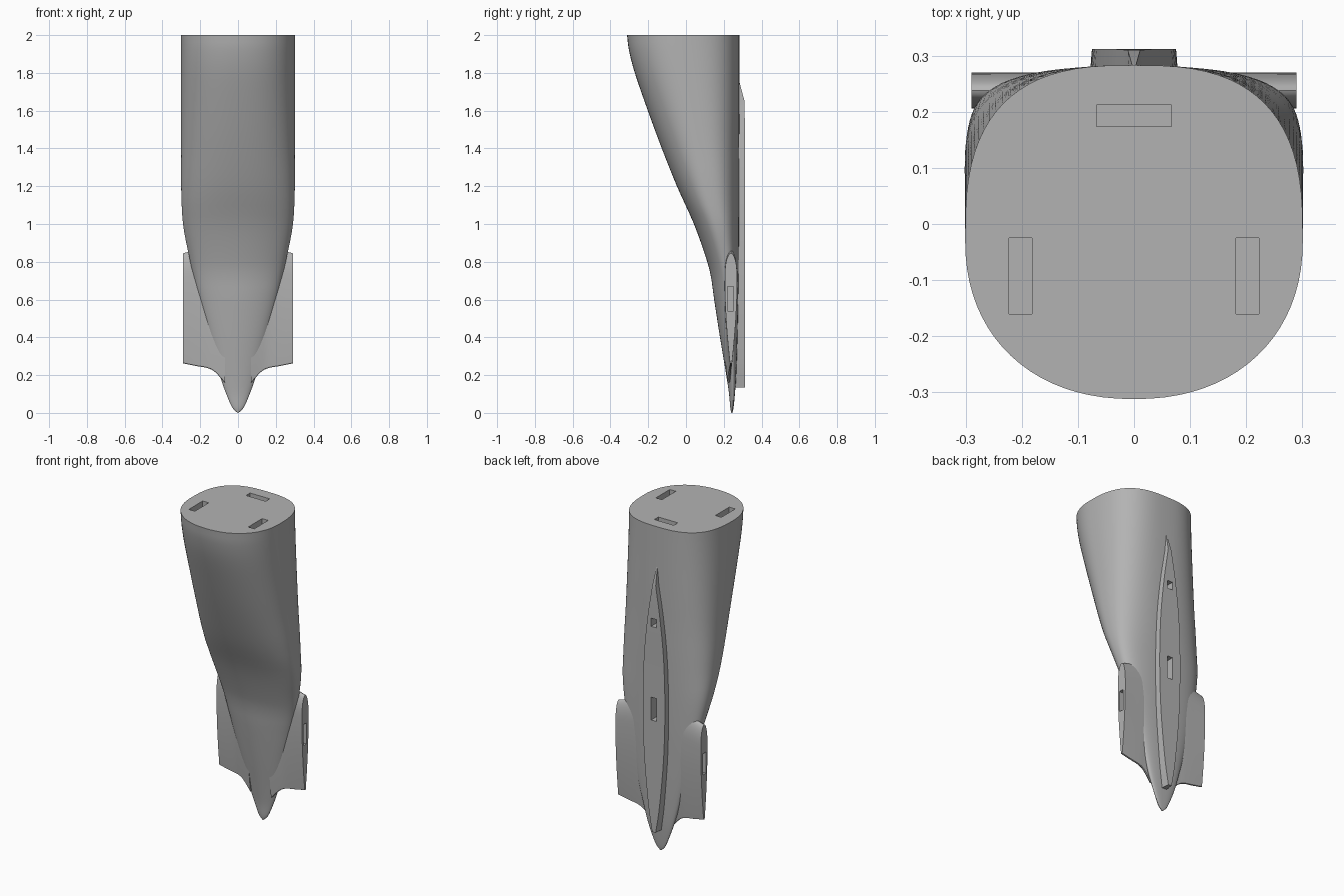
import bpy, bmesh, math
from mathutils import Vector

old = bpy.data.objects.get("Cube")
if old:
    bpy.data.objects.remove(old, do_unlink=True)

grey = bpy.data.materials.new("plain grey")
grey.use_nodes = True
colour = (0.45, 0.45, 0.45, 1)
grey.diffuse_color = colour
grey.node_tree.nodes["Principled BSDF"].inputs["Base Color"].default_value = colour


def smooth_path(points, steps):
    """Curve through a list of stations, any number of columns."""
    pts = [Vector(p) for p in points]
    pts = [2 * pts[0] - pts[1]] + pts + [2 * pts[-1] - pts[-2]]
    out = []
    for a, b, c, d in zip(pts, pts[1:], pts[2:], pts[3:]):
        for i in range(steps):
            t = i / steps
            out.append(0.5 * (2 * b + (c - a) * t + (2 * a - 5 * b + 4 * c - d) * t * t
                              + (3 * b - a - 3 * c + d) * t ** 3))
    return out + [pts[-2]]


def loft(name, rings):
    """Closed solid skinned over equal rings of points."""
    bm = bmesh.new()
    rows = [[bm.verts.new(p) for p in ring] for ring in rings]
    n = len(rows[0])
    for lower, upper in zip(rows, rows[1:]):
        for i in range(n):
            j = (i + 1) % n
            bm.faces.new((lower[i], lower[j], upper[j], upper[i]))
    bm.faces.new(rows[0])
    bm.faces.new(rows[-1])
    bmesh.ops.recalc_face_normals(bm, faces=bm.faces)
    mesh = bpy.data.meshes.new(name)
    bm.to_mesh(mesh)
    bm.free()
    mesh.materials.append(grey)
    obj = bpy.data.objects.new(name, mesh)
    bpy.context.collection.objects.link(obj)
    return obj


def cut_slot(parts, centre, size):
    """Recess a rectangular slot into every given part."""
    bpy.ops.mesh.primitive_cube_add(size=1, location=centre)
    cutter = bpy.context.object
    cutter.scale = size
    cutter.hide_render = True
    for part in parts:
        mod = part.modifiers.new("slot", "BOOLEAN")
        mod.operation, mod.solver, mod.object = "DIFFERENCE", "EXACT", cutter
        bpy.context.view_layer.objects.active = part
        bpy.ops.object.modifier_apply(modifier=mod.name)
    bpy.data.objects.remove(cutter, do_unlink=True)


def power(value, exponent):
    return math.copysign(abs(value) ** exponent, value)


# Tapering body: height, half width, front, back, front roundness
stations = [
    (0, .003, .240, .246), (.03, .031, .234, .252), (.1, .062, .228, .259),
    (.2, .097, .213, .266), (.4, .153, .180, .273), (.6, .207, .149, .277),
    (.72, .235, .132, .279), (.82, .257, .106, .280), (1, .291, .042, .281),
    (1.2, .301, -.048, .282), (1.4, .301, -.128, .282), (1.6, .301, -.202, .283),
    (1.8, .301, -.271, .283), (1.92, .301, -.302, .283), (2, .301, -.312, .283),
]
SIDES = 80
rings = []
for z, w, front, back in smooth_path(stations, 4):
    low = max(0, min(1, (1.1 - z) / .5))
    mid = front + (back - front) * (.48 + .14 * low)
    ring = []
    for i in range(SIDES):
        a = math.tau * i / SIDES
        c, s = math.cos(a), math.sin(a)
        e = 2 / (2.75 if s > 0 else 2.2 - .3 * low)
        depth = back - mid if s > 0 else mid - front
        ring.append((w * power(c, e), mid + depth * power(s, e), z))
    rings.append(ring)
body = loft("tapered_body", rings)

# Fin stubs: distance out, top, bottom, front, back
fin_stations = [
    (.07, .90, .16, .185, .268), (.12, .89, .215, .195, .269),
    (.16, .88, .237, .202, .270), (.22, .865, .248, .205, .270),
    (.29, .845, .262, .206, .270),
]


def make_fin(name, side):
    fin_rings = []
    for x, top, bottom, front, back in smooth_path(fin_stations, 4):
        y, half = (front + back) / 2, (back - front) / 2
        chord = top - bottom
        ring = []
        for i in range(48):
            a = math.tau * i / 48
            u = (1 - math.cos(a)) / 2
            # Blunt upper edge, long taper to a narrow lower edge
            thick = min(1, u / .2)
            thick = math.sqrt(1 - (1 - thick) ** 2)
            thick *= 1 - .85 * max(0, (u - .3) / .7) ** 1.7
            ring.append((side * x, y + power(math.sin(a), 0) * half * thick
                         * (abs(math.sin(a)) > 1e-6), top - chord * u))
        fin_rings.append(ring)
    fin = loft(name, fin_rings)
    cut_slot([fin], (side * .29, .235, .605), (.07, .032, .13))
    return fin


fins = [make_fin("left_fin_stub", 1), make_fin("right_fin_stub", -1)]

# Raised spine strip on the back: height, half width, outer face
spine_stations = [
    (.135, .012, .312), (.3, .038, .312), (.6, .066, .312), (.9, .075, .312),
    (1.2, .067, .312), (1.45, .042, .312), (1.65, .011, .310),
]
path = smooth_path(spine_stations, 5) + [Vector((1.77, .002, .278))]
spine = loft("spine_strip", [
    [(-w - .005, .25, z), (w + .005, .25, z), (w, y, z), (-w, y, z)] for z, w, y in path])

# Joint slots in the spine and in the flat top
for z, height in ((1.42, .05), (.89, .14)):
    cut_slot([spine, body], (0, .305, z), (.036, .09, height))
cut_slot([body], (0, .193, 2), (.133, .039, .14))
for side in (-1, 1):
    cut_slot([body], (side * .202, -.0925, 2), (.041, .135, .14))

# Smooth surfaces with crisp rims
for part in [body, spine] + fins:
    bpy.ops.object.select_all(action="DESELECT")
    part.select_set(True)
    bpy.context.view_layer.objects.active = part
    bpy.ops.object.shade_smooth_by_angle(angle=math.radians(35))
